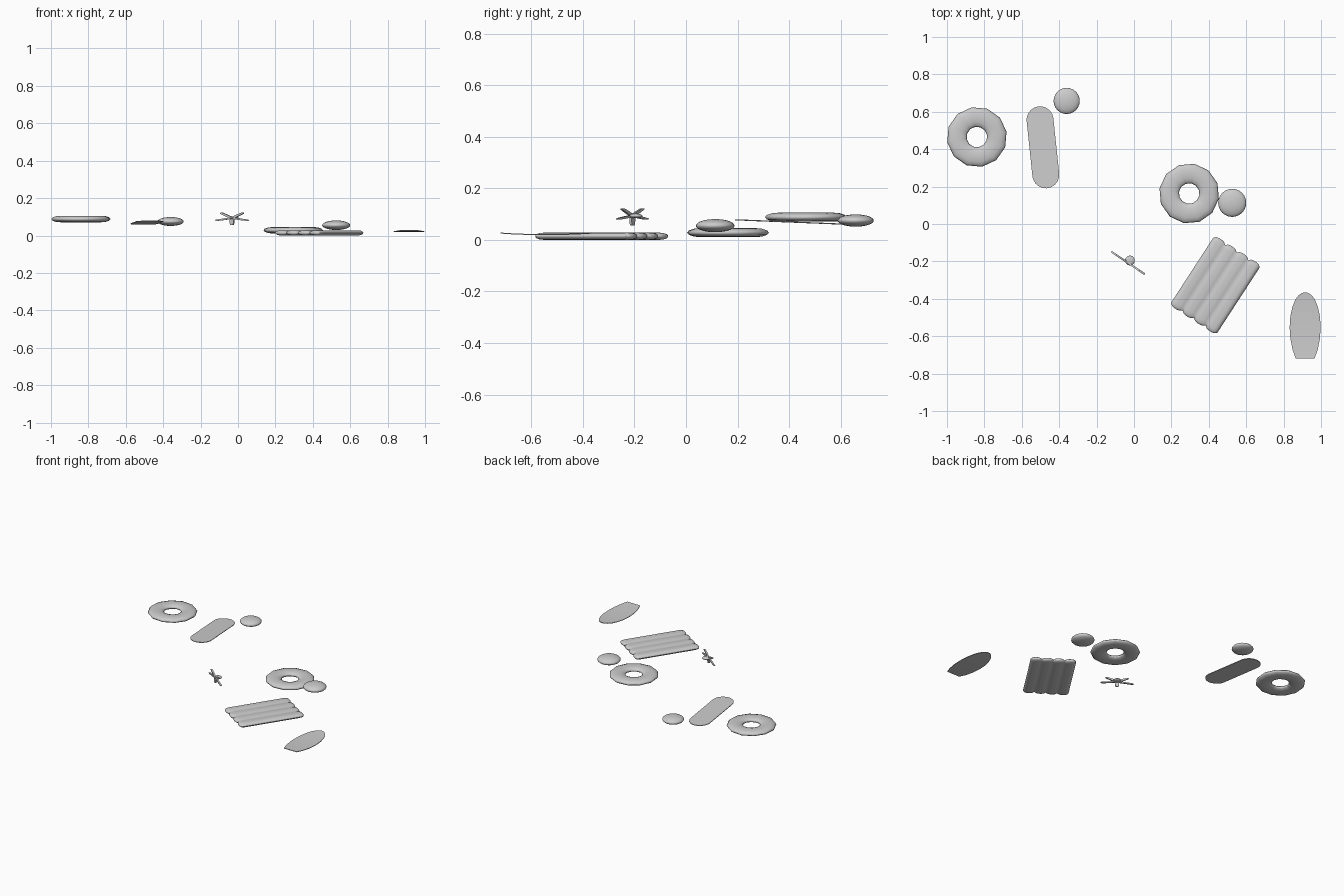
import bpy, bmesh, math
from mathutils import Matrix, Vector

if "Cube" in bpy.data.objects:
    bpy.data.objects.remove(bpy.data.objects["Cube"])

SQUASH = 0.33  # every part is flattened vertically

gray = bpy.data.materials.new("soft_gray")
gray.diffuse_color = (0.6, 0.6, 0.6, 1)
gray.use_nodes = True
gray.node_tree.nodes["Principled BSDF"].inputs["Base Color"].default_value = gray.diffuse_color


def finish(name, bm, loc, turn=0.0, angle=50):
    bmesh.ops.recalc_face_normals(bm, faces=bm.faces)
    mesh = bpy.data.meshes.new(name)
    bm.to_mesh(mesh)
    bm.free()
    mesh.materials.append(gray)
    ob = bpy.data.objects.new(name, mesh)
    bpy.context.collection.objects.link(ob)
    ob.location = loc
    ob.rotation_euler.z = math.radians(turn)
    bpy.ops.object.select_all(action='DESELECT')
    ob.select_set(True)
    bpy.context.view_layer.objects.active = ob
    bpy.ops.object.shade_smooth_by_angle(angle=math.radians(angle))
    return ob


def swim_ring(name, loc, turn, segs=12, sides=12, major=0.108, minor=0.053):
    bm = bmesh.new()
    rows = []
    for i in range(segs):
        a = 2 * math.pi * i / segs
        row = []
        for j in range(sides):
            b = 2 * math.pi * j / sides
            r = major + minor * math.cos(b)
            row.append(bm.verts.new((r * math.cos(a), r * math.sin(a), minor * SQUASH * math.sin(b))))
        rows.append(row)
    for i in range(segs):
        p, q = rows[i], rows[(i + 1) % segs]
        for j in range(sides):
            k = (j + 1) % sides
            bm.faces.new((p[j], q[j], q[k], p[k]))
    finish(name, bm, loc, turn, 80)


def beach_ball(name, loc, radius):
    bm = bmesh.new()
    bmesh.ops.create_uvsphere(bm, u_segments=24, v_segments=14, radius=radius)
    bmesh.ops.scale(bm, vec=(1, 1, SQUASH + 0.01), verts=bm.verts)
    finish(name, bm, loc)


def board(name, loc, turn, stations, lift, thick=0.004):
    """Thin plate from (y, half width) stations, bent by lift(y)."""
    bm = bmesh.new()
    rows = []
    for y, w in stations:
        rows.append([bm.verts.new((sx * w, y, lift(y) + dz))
                     for sx, dz in ((-1, -thick / 2), (1, -thick / 2), (1, thick / 2), (-1, thick / 2))])
    for p, q in zip(rows, rows[1:]):
        for j in range(4):
            k = (j + 1) % 4
            bm.faces.new((p[j], q[j], q[k], p[k]))
    bm.faces.new(rows[0])
    bm.faces.new(rows[-1])
    finish(name, bm, loc, turn, 40)


# Swim rings and balls
swim_ring("left_swim_ring", (-0.84, 0.465, 0.088), 10)
swim_ring("right_swim_ring", (0.295, 0.163, 0.028), 20)
beach_ball("back_beach_ball", (-0.36, 0.658, 0.075), 0.07)
beach_ball("right_beach_ball", (0.525, 0.113, 0.055), 0.075)

# Rounded board: straight sides with round ends, sloping down to the back
R, HALF = 0.072, 0.148
caps = [(math.sin(math.radians(a)), math.cos(math.radians(a))) for a in (3, 18, 36, 54, 72, 87)]
front = [(-HALF - R * c, R * s) for s, c in caps]
back = [(-y, w) for y, w in reversed(front)]
board("rounded_board", (-0.487, 0.41, 0.069), 6, front + back, lambda y: -0.04 * y)

# Surfboard: square tail at the front, round nose at the back, ends raised
board("surfboard", (0.915, -0.543, 0.020), 0,
      [(-0.177, 0.05), (-0.13, 0.067), (-0.07, 0.079), (-0.01, 0.083), (0.05, 0.079),
       (0.10, 0.068), (0.14, 0.052), (0.163, 0.034), (0.174, 0.017), (0.178, 0.003)],
      lambda y: 0.2 * y * y)

# Air mattress: four joined tubes with scalloped, rounded ends
TUBES, STEPS, WIDTH, LENGTH, H = 4, 6, 0.295, 0.445, 0.014
columns = TUBES * STEPS
ends = [(-1, 0.0, 0.25), (-1, 0.004, 0.6), (-1, 0.014, 0.88), (-1, 0.03, 1.0)]
ends += [(1, inset, k) for _, inset, k in reversed(ends)]
bm = bmesh.new()
rows = []
for side, inset, k in ends:
    top, low = [], []
    for i in range(columns + 1):
        u = i / columns
        bulge = abs(math.sin(math.pi * u * TUBES))
        puff = math.sqrt(bulge)
        edge = 0.12 if i in (0, columns) else 0.62 + 0.38 * puff
        y = side * (LENGTH / 2 - inset - 0.014 * (1 - puff))
        x = (u - 0.5) * WIDTH
        top.append(bm.verts.new((x, y, H * k * edge)))
        low.append(bm.verts.new((x, y, -H * k * edge)))
    rows.append(top + low[::-1])
for p, q in zip(rows, rows[1:]):
    n = len(p)
    for j in range(n):
        k = (j + 1) % n
        bm.faces.new((p[j], q[j], q[k], p[k]))
for row in (rows[0], rows[-1]):
    n = len(row)
    for j in range(columns):
        bm.faces.new((row[j], row[j + 1], row[n - 2 - j], row[n - 1 - j]))
finish("air_mattress", bm, (0.435, -0.327, 0.014), -33, 60)

# Small upright five-armed star, one arm pointing down
bm = bmesh.new()
for angle in (-90, -20, 50, 130, 200):
    spin = Matrix.Rotation(math.radians(-angle), 4, 'Y')
    arm = []
    for dist, w in ((0.005, 0.013), (0.06, 0.013), (0.105, 0.010), (0.113, 0.004)):
        arm.append([bm.verts.new(spin @ Vector((dist, d, sz * w)))
                    for d, sz in ((-0.005, -1), (0.005, -1), (0.005, 1), (-0.005, 1))])
    for p, q in zip(arm, arm[1:]):
        for j in range(4):
            k = (j + 1) % 4
            bm.faces.new((p[j], q[j], q[k], p[k]))
    bm.faces.new(arm[0])
    bm.faces.new(arm[-1])
bmesh.ops.scale(bm, vec=(1, 1, SQUASH), verts=bm.verts)
finish("star_arms", bm, (-0.032, -0.208, 0.093), -34, 30)

# Hub of the star, set slightly to its back
beach_ball("star_hub", (-0.022, -0.195, 0.093), 0.026)
